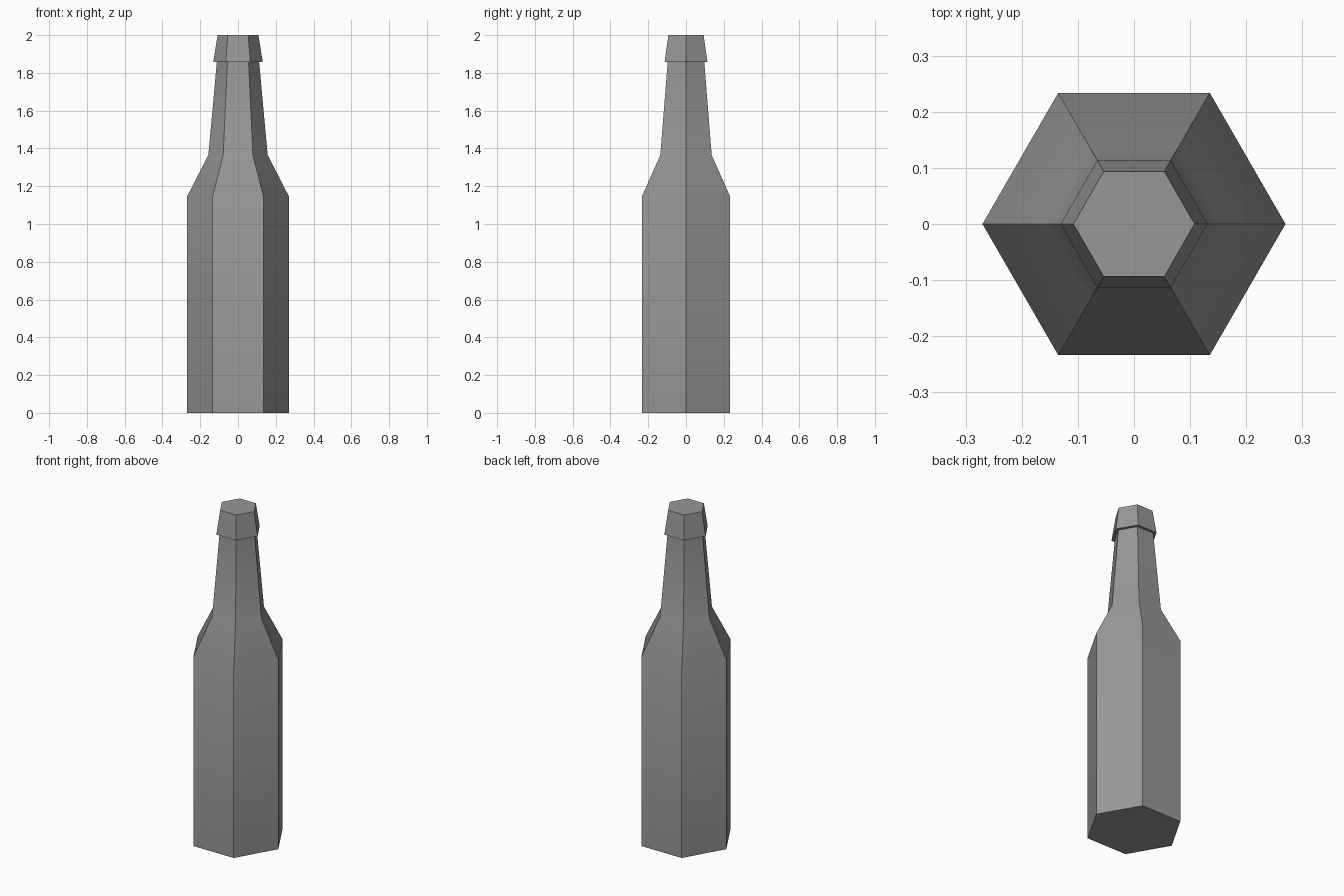
import bpy, bmesh
from math import cos, sin, pi, radians

if "Cube" in bpy.data.objects:
    bpy.data.objects.remove(bpy.data.objects["Cube"])

SIDES = 6

# Dark grey glass and cap
grey = bpy.data.materials.new("dark_grey")
grey.diffuse_color = (0.31, 0.31, 0.31, 1)
grey.use_nodes = True
grey.node_tree.nodes["Principled BSDF"].inputs["Base Color"].default_value = grey.diffuse_color


def lathe(name, profile, cap_bottom=False, cap_top=False):
    """Sweep (radius, z) points around the z axis with hexagonal sides."""
    bm = bmesh.new()
    rings = [[bm.verts.new((r * cos(2 * pi * i / SIDES), r * sin(2 * pi * i / SIDES), z))
              for i in range(SIDES)] for r, z in profile]
    for a, b in zip(rings, rings[1:]):
        for i in range(SIDES):
            j = (i + 1) % SIDES
            bm.faces.new((a[i], a[j], b[j], b[i]))
    if cap_bottom:
        bm.faces.new(rings[0][::-1])
    if cap_top:
        bm.faces.new(rings[-1])
    mesh = bpy.data.meshes.new(name)
    bm.to_mesh(mesh)
    bm.free()
    mesh.materials.append(grey)
    obj = bpy.data.objects.new(name, mesh)
    bpy.context.collection.objects.link(obj)
    # Blend the shoulder bends, keep the hexagon's edges sharp
    bpy.ops.object.select_all(action='DESELECT')
    obj.select_set(True)
    bpy.context.view_layer.objects.active = obj
    bpy.ops.object.shade_smooth_by_angle(angle=radians(35))
    return obj


# Bottle: straight body, sloped shoulder, tapering neck
lathe("bottle_body", [(0.27, 0), (0.27, 1.145), (0.157, 1.365), (0.112, 1.857)],
      cap_bottom=True)

# Cap: small overhanging lip, tapered to a flat top
lathe("bottle_cap", [(0.112, 1.857), (0.131, 1.857), (0.108, 2.0)], cap_top=True)
